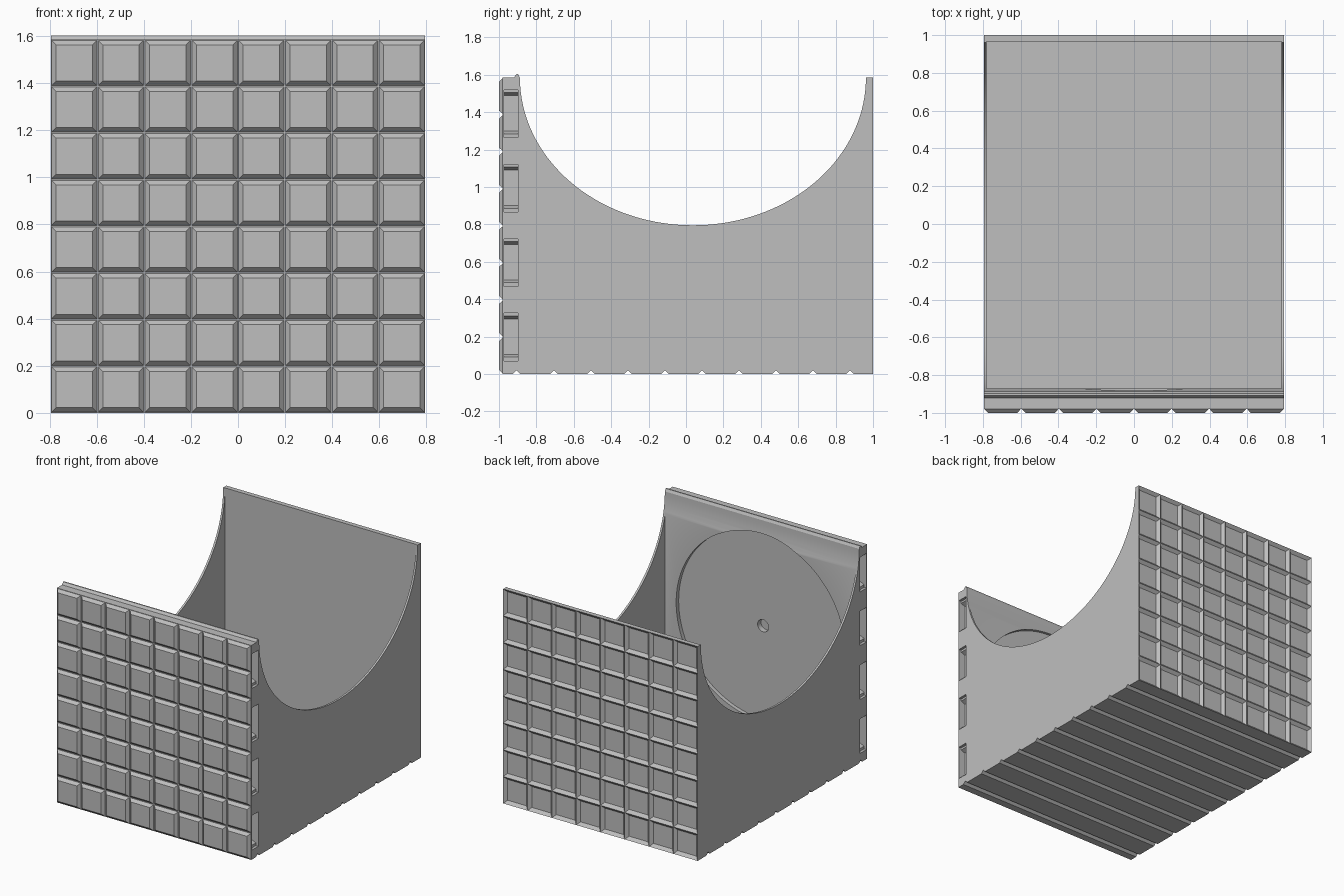
import bpy, bmesh, math

if "Cube" in bpy.data.objects:
    bpy.data.objects.remove(bpy.data.objects["Cube"], do_unlink=True)

W, H = 0.795, 1.585          # half width and panel height
BACK, FRONT = 0.98, -0.98    # base planes behind ridges and tiles
RELIEF, PITCH, ROW = 0.02, 2 * W / 8, H / 8

grey = bpy.data.materials.new("plain_grey")
grey.use_nodes = True
colour = (0.52, 0.52, 0.52, 1)
grey.diffuse_color = colour
grey.node_tree.nodes["Principled BSDF"].inputs["Base Color"].default_value = colour


def finish(name, bm):
    bmesh.ops.recalc_face_normals(bm, faces=bm.faces)
    mesh = bpy.data.meshes.new(name)
    bm.to_mesh(mesh)
    bm.free()
    mesh.materials.append(grey)
    obj = bpy.data.objects.new(name, mesh)
    bpy.context.collection.objects.link(obj)
    return obj


def add_prism(bm, pts, axis, a, b):
    """Extrude a 2D profile along axis; the profile uses the other two axes."""
    def place(p, t):
        co = list(p)
        co.insert("xyz".index(axis), t)
        return bm.verts.new(co)
    lo, hi = [place(p, a) for p in pts], [place(p, b) for p in pts]
    bm.faces.new(lo)
    bm.faces.new(hi)
    for i in range(len(pts)):
        j = (i + 1) % len(pts)
        bm.faces.new((lo[i], lo[j], hi[j], hi[i]))


def prism(name, pts, axis, a, b):
    bm = bmesh.new()
    add_prism(bm, pts, axis, a, b)
    return finish(name, bm)


def rect(x0, x1, y0, y1):
    return [(x0, y0), (x1, y0), (x1, y1), (x0, y1)]


def disc(r, z, n):
    return [(r * math.cos(math.tau * i / n), z + r * math.sin(math.tau * i / n)) for i in range(n)]


def cut(target, cutter):
    cutter.hide_render = True
    mod = target.modifiers.new("cut", "BOOLEAN")
    mod.operation, mod.solver, mod.object = "DIFFERENCE", "EXACT", cutter
    bpy.context.view_layer.objects.active = target
    bpy.ops.object.modifier_apply(modifier=mod.name)
    bpy.data.objects.remove(cutter, do_unlink=True)


# Open box with a thick front and thin sides, back and floor
box = prism("open_box", rect(FRONT, BACK, 0, H), "x", -W, W)
cut(box, prism("cavity", rect(-0.87, 0.965, 0.035, 2), "x", -0.78, 0.78))

# Scooped sides
n = 72
scoop = [(0.037 + 0.925 * math.cos(math.pi * (1 + i / n)),
          H + 0.79 * math.sin(math.pi * (1 + i / n))) for i in range(n + 1)]
cut(box, prism("scoop", scoop + [(0.962, 2), (-0.888, 2)], "x", -1, 1))

# Round recess with a small centre hole on the inside of the front
cut(box, prism("round_recess", disc(0.69, 0.8, 96), "y", -0.90, -0.8))
cut(box, prism("centre_hole", disc(0.045, 0.8, 32), "y", -0.94, -0.8))

# V grooves across the underside
bm = bmesh.new()
for k in range(10):
    y = -0.905 + 0.198 * k
    add_prism(bm, [(y - 0.022, -0.002), (y + 0.022, -0.002), (y, RELIEF)], "x", -1, 1)
cut(box, finish("floor_grooves", bm))

# Stepped connector slots at both ends of the front
bm = bmesh.new()
step = [(0.9, 0), (0.775, 0), (0.775, 0.02), (0.74, 0.035),
        (0.74, 0.225), (0.775, 0.24), (0.775, 0.255), (0.9, 0.255)]
for side in (-1, 1):
    for k in range(4):
        z = 0.07 + 0.398 * k
        add_prism(bm, [(side * x, z + dz) for x, dz in step], "y", -0.973, -0.898)
cut(box, finish("slots", bm))

# Bevelled tiles on the front
bm = bmesh.new()
for i in range(8):
    for j in range(8):
        cx, cz = -W + PITCH * (i + 0.5), ROW * (j + 0.5)
        rings = []
        for y, inset in ((FRONT, 0.003), (FRONT - RELIEF, 0.022)):
            hx, hz = PITCH / 2 - inset, ROW / 2 - inset
            rings.append([bm.verts.new((x, y, z))
                          for x, z in rect(cx - hx, cx + hx, cz - hz, cz + hz)])
        base, top = rings
        bm.faces.new(base)
        bm.faces.new(top)
        for a in range(4):
            b = (a + 1) % 4
            bm.faces.new((base[a], base[b], top[b], top[a]))
finish("front_tiles", bm)

# V ridges in a grid on the back, half ridges along the border
bm = bmesh.new()
for k in range(9):
    for axis, mid, lo, hi in (("z", -W + PITCH * k, -W, W), ("x", ROW * k, 0, H)):
        a, b = max(lo, mid - 0.022), min(hi, mid + 0.022)
        profile = [(a, BACK), (mid, BACK + RELIEF), (b, BACK)]
        if axis == "z":
            add_prism(bm, profile, "z", 0, H)
        else:
            add_prism(bm, [(y, z) for z, y in profile], "x", -W, W)
finish("back_ridges", bm)

# Locking ridge along the top of the front
prism("top_ridge", [(-0.92, H), (-0.907, 1.603), (-0.898, 1.603), (-0.888, H)], "x", -W, W)

# Smooth the curved cuts, keep corners sharp
bpy.ops.object.select_all(action="DESELECT")
box.select_set(True)
bpy.context.view_layer.objects.active = box
bpy.ops.object.shade_smooth_by_angle(angle=math.radians(15))
